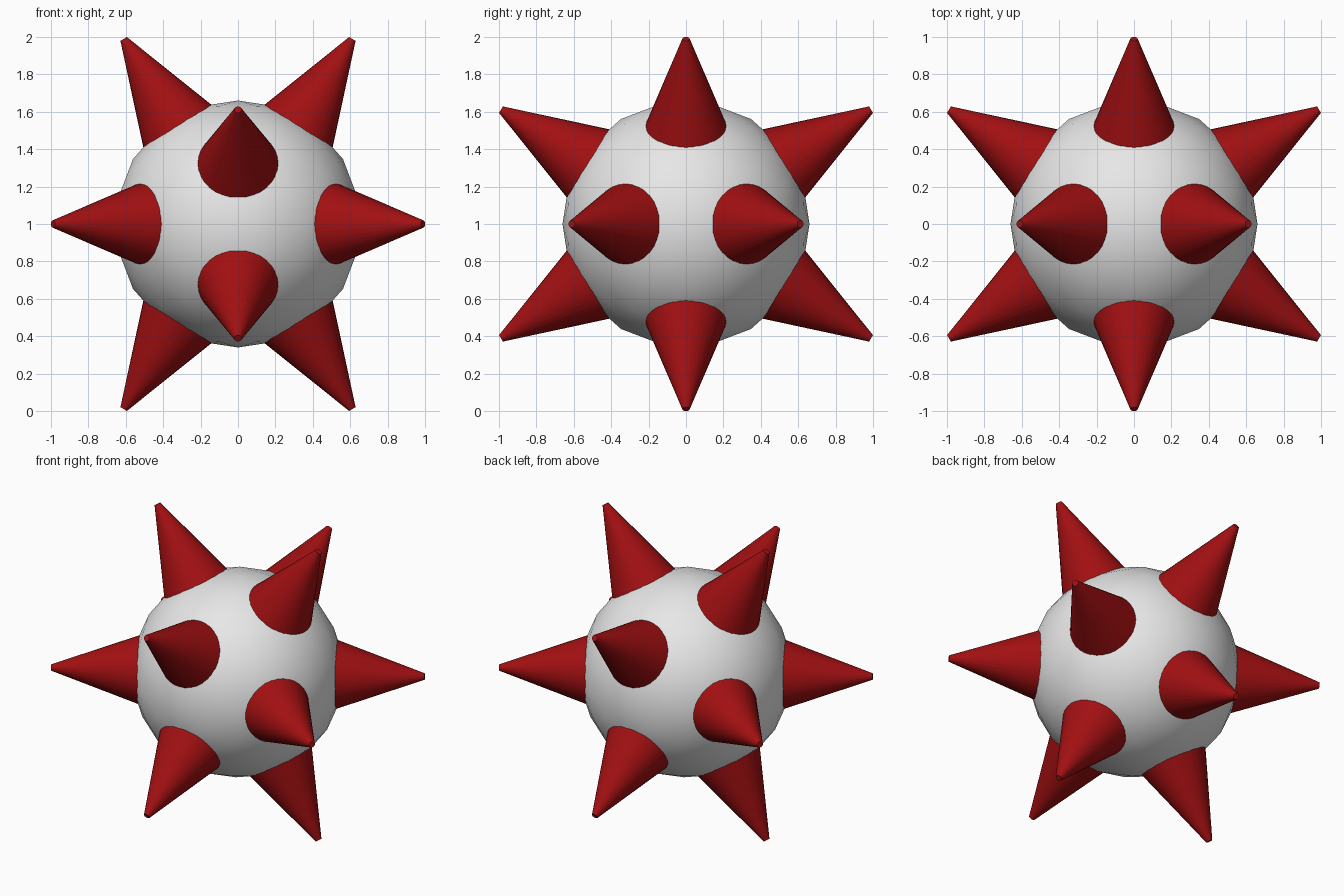
import bpy
import math
from mathutils import Vector

if "Cube" in bpy.data.objects:
    bpy.data.objects.remove(bpy.data.objects["Cube"])

PHI = (1 + math.sqrt(5)) / 2
CENTRE = Vector((0, 0, 1))
BALL_RADIUS = 0.66
SPIKE_BASE, SPIKE_TIP = 0.50, 1.163      # distances from the centre
BASE_RADIUS, TIP_RADIUS = 0.256, 0.02


def make_material(name, rgb):
    mat = bpy.data.materials.new(name)
    mat.diffuse_color = (*rgb, 1)
    mat.use_nodes = True
    mat.node_tree.nodes["Principled BSDF"].inputs["Base Color"].default_value = mat.diffuse_color
    return mat


def finish(name, mat, angle):
    obj = bpy.context.object
    obj.name = name
    obj.data.materials.append(mat)
    bpy.ops.object.shade_smooth_by_angle(angle=math.radians(angle))
    return obj


white = make_material("pale_grey", (0.8, 0.8, 0.8))
red = make_material("dark_red", (0.36, 0.005, 0.006))

# Ball: icosphere turned so that its twelve main corners sit under the spikes
bpy.ops.mesh.primitive_ico_sphere_add(
    subdivisions=3, radius=BALL_RADIUS, location=CENTRE,
    rotation=(0, -math.atan(1 / PHI), 0))
finish("ball", white, 60)

# Spikes: one blunt cone along each icosahedron corner direction
directions = []
for a in (-1, 1):
    for b in (-PHI, PHI):
        directions += [(a, 0, b), (b, a, 0), (0, b, a)]

for i, d in enumerate(directions):
    axis = Vector(d).normalized()
    bpy.ops.mesh.primitive_cone_add(
        vertices=32, radius1=BASE_RADIUS, radius2=TIP_RADIUS,
        depth=SPIKE_TIP - SPIKE_BASE,
        location=CENTRE + axis * (SPIKE_BASE + SPIKE_TIP) / 2,
        rotation=axis.to_track_quat('Z', 'Y').to_euler())
    finish(f"spike_{i + 1}", red, 40)
